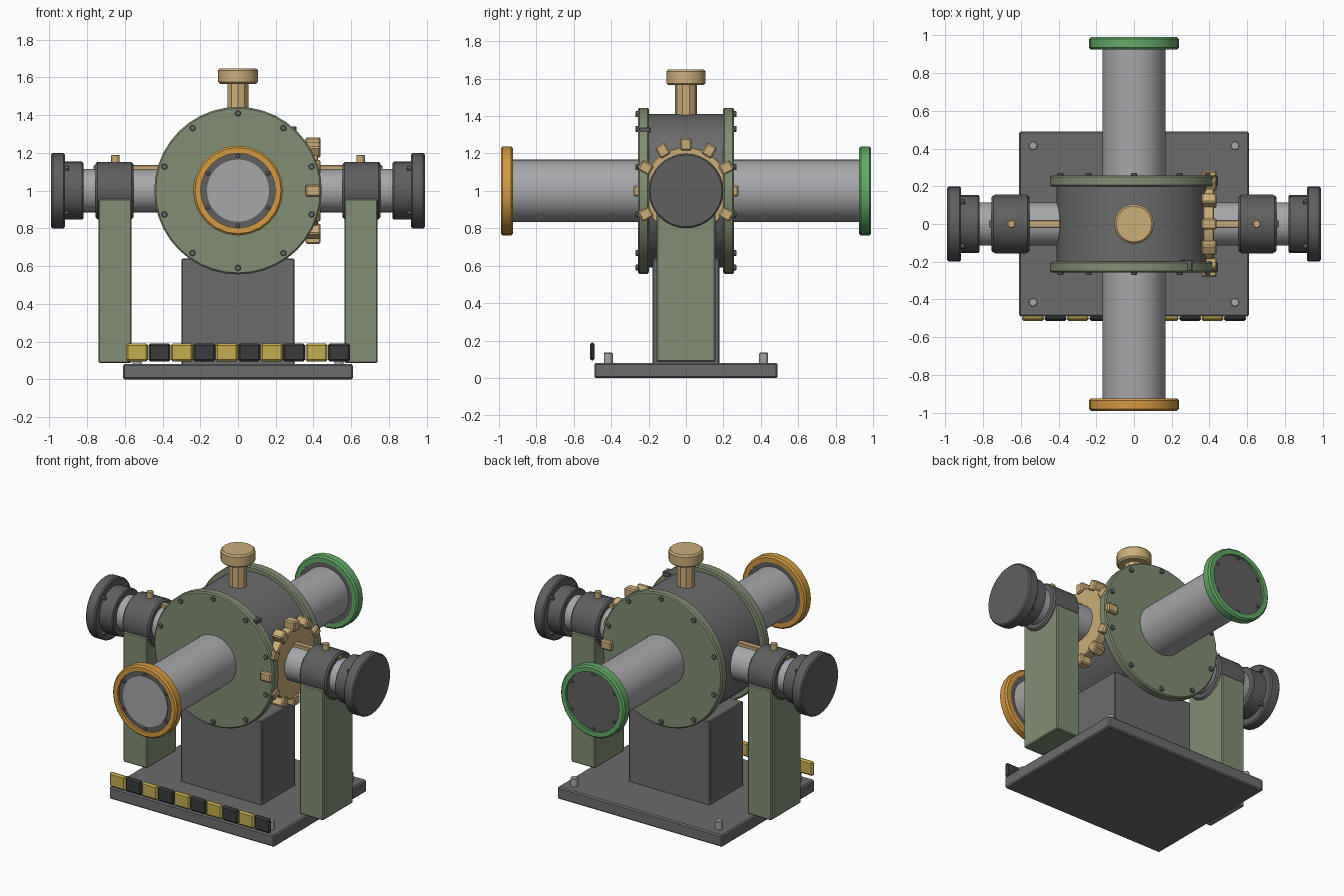
import bpy, bmesh, math
from mathutils import Matrix, Vector

cube = bpy.data.objects.get("Cube")
if cube:
    bpy.data.objects.remove(cube, do_unlink=True)


def material(name, r, g, b):
    m = bpy.data.materials.new(name)
    m.use_nodes = True
    m.diffuse_color = (r, g, b, 1)
    m.node_tree.nodes["Principled BSDF"].inputs["Base Color"].default_value = (r, g, b, 1)
    return m


STEEL = material("light steel", 0.39, 0.39, 0.41)
GREY = material("mid grey", 0.15, 0.15, 0.15)
DARK = material("dark grey", 0.115, 0.115, 0.118)
OLIVE = material("olive green", 0.22, 0.27, 0.17)
BRASS = material("brass", 0.60, 0.42, 0.19)
ORANGE = material("orange", 0.66, 0.32, 0.055)
GREEN = material("green", 0.12, 0.40, 0.13)
YELLOW = material("yellow", 0.56, 0.42, 0.08)
BLACK = material("black", 0.045, 0.045, 0.048)

AXLE = 1.0  # height of both main axes
TURN = {"x": Matrix.Rotation(math.pi / 2, 4, "Y"),
        "y": Matrix.Rotation(-math.pi / 2, 4, "X"),
        "z": Matrix.Identity(4)}


def finish(name, bm, mat, bevel=0.0):
    """Bevel the hard edges, smooth the round sides and make the object."""
    bm.normal_update()
    if bevel:
        hard = [e for e in bm.edges if e.calc_face_angle(0) > math.radians(50)]
        bmesh.ops.bevel(bm, geom=hard, offset=bevel, segments=1, affect="EDGES")
    bm.normal_update()
    for f in bm.faces:
        f.smooth = True
    for e in bm.edges:
        e.smooth = e.calc_face_angle(0) < math.radians(28)
    mesh = bpy.data.meshes.new(name)
    bm.to_mesh(mesh)
    bm.free()
    mesh.materials.append(mat)
    ob = bpy.data.objects.new(name, mesh)
    bpy.context.collection.objects.link(ob)
    return ob


def box(name, lo, hi, mat, bevel=0.006, turn=None):
    bm = bmesh.new()
    lo, hi = Vector(lo), Vector(hi)
    bmesh.ops.create_cube(bm, size=1)
    bmesh.ops.scale(bm, vec=hi - lo, verts=bm.verts)
    bmesh.ops.translate(bm, vec=(lo + hi) / 2, verts=bm.verts)
    if turn:
        bmesh.ops.transform(bm, matrix=turn, verts=bm.verts)
    return finish(name, bm, mat, bevel)


def rod(name, axis, start, end, radius, mat, centre=(0, 0, AXLE), sides=32, bevel=0.006):
    """Cylinder along an axis, from start to end measured from the centre."""
    bm = bmesh.new()
    bmesh.ops.create_cone(bm, cap_ends=True, segments=sides, radius1=radius,
                          radius2=radius, depth=abs(end - start))
    shift = Matrix.Translation((0, 0, (start + end) / 2))
    bmesh.ops.transform(bm, matrix=Matrix.Translation(centre) @ TURN[axis] @ shift, verts=bm.verts)
    return finish(name, bm, mat, bevel)


def ring(name, start, end, inner, outer, mat, sides=24):
    """Hollow collar around the y axis, spun from a bevelled profile."""
    b = 0.01
    profile = [(inner, start), (outer - b, start), (outer, start + b),
               (outer, end - b), (outer - b, end), (inner, end)]
    bm = bmesh.new()
    loop = [bm.verts.new((r, y, AXLE)) for r, y in profile]
    edges = [bm.edges.new((loop[i], loop[(i + 1) % len(loop)])) for i in range(len(loop))]
    bmesh.ops.spin(bm, geom=loop + edges, cent=(0, 0, AXLE), axis=(0, 1, 0),
                   angle=2 * math.pi, steps=sides, use_merge=True)
    bmesh.ops.remove_doubles(bm, verts=bm.verts, dist=0.0001)
    bmesh.ops.recalc_face_normals(bm, faces=bm.faces)
    return finish(name, bm, mat)


def bolt_circle(name, axis, count, radius, start, end, size, mat, phase=0.0):
    for i in range(count):
        a = phase + 2 * math.pi * i / count
        u, v = radius * math.sin(a), AXLE + radius * math.cos(a)
        centre = (u, 0, v) if axis == "y" else (0, u, v)
        rod(name, axis, start, end, size, mat, centre, 8, 0.003)


# Base, pedestal and corner bolts
box("base_plate", (-0.61, -0.49, 0), (0.61, 0.49, 0.08), GREY, 0.008)
box("pedestal", (-0.3, -0.178, 0.075), (0.3, 0.178, 0.64), GREY)
for x in (-0.535, 0.535):
    for y in (-0.415, 0.415):
        rod("base_bolt", "z", 0.07, 0.135, 0.024, STEEL, (x, y, 0), 12, 0.004)

# Striped warning bar along the front
for i in range(10):
    x = -0.595 + i * 0.119
    box("warning_block", (x + 0.001, -0.514, 0.094), (x + 0.118, -0.488, 0.19),
        BLACK if i % 2 else YELLOW, 0.01)

# Central drum with bolted end plates
rod("drum", "y", -0.21, 0.21, 0.41, GREY, sides=48, bevel=0)
for s, side in ((-1, "front"), (1, "back")):
    rod(side + "_drum_plate", "y", s * 0.198, s * 0.257, 0.444, OLIVE, sides=40, bevel=0.008)
    bolt_circle(side + "_plate_bolt", "y", 10, 0.41, s * 0.25, s * 0.27, 0.016, GREY)
box("pointer", (0.25, -0.25, 1.31), (0.31, -0.19, 1.34), DARK, 0.004)

# Long tube with a coloured collar at each end
rod("beam_tube", "y", -0.965, 0.965, 0.167, STEEL, sides=40, bevel=0)
for s, side, colour in ((-1, "front", ORANGE), (1, "back", GREEN)):
    ring(side + "_collar", *sorted((s * 0.925, s * 0.99)), 0.198, 0.238, colour)
    rod(side + "_tube_flange", "y", s * 0.93, s * 0.975, 0.2, DARK, bevel=0)
    bolt_circle(side + "_collar_bolt", "y", 6, 0.184, s * 0.97, s * 0.985, 0.011, GREY)
rod("front_window", "y", -0.97, -0.981, 0.165, STEEL, bevel=0)

# Side trunnions on posts
for s, side in ((-1, "right"), (1, "left")):
    rod(side + "_shaft", "x", s * 0.36, s * 0.85, 0.115, STEEL, bevel=0)
    rod(side + "_bearing", "x", s * 0.555, s * 0.755, 0.152, DARK, sides=24, bevel=0.01)
    rod(side + "_end_hub", "x", s * 0.82, s * 0.925, 0.153, DARK, sides=24)
    rod(side + "_end_flange", "x", s * 0.918, s * 0.99, 0.2, DARK, sides=32, bevel=0.008)
    bolt_circle(side + "_end_bolt", "x", 4, 0.167, s * 0.895, s * 0.925, 0.012, GREY, math.pi / 4)
    low, high = sorted((s * 0.565, s * 0.74))
    box(side + "_post", (low, -0.157, 0.086), (high, 0.157, 0.955), OLIVE)
    low, high = sorted((s * 0.39, s * 0.765))
    box(side + "_shaft_key", (low, -0.019, 1.1), (high, 0.019, 1.135), BRASS, 0.004)
    rod(side + "_oil_cap", "z", 1.13, 1.19, 0.022, BRASS, (s * 0.65, 0, 0), 12, 0.004)

# Toothed wheel on the left side
rod("gear_disc", "x", 0.365, 0.425, 0.235, BRASS, sides=32)
for i in range(12):
    turn = (Matrix.Translation((0, 0, AXLE))
            @ Matrix.Rotation(i * math.pi / 6, 4, "X"))
    box("gear_tooth", (0.358, -0.03, 0.215), (0.438, 0.03, 0.282), BRASS, 0.008, turn)

# Top knob
rod("knob_stem", "z", 1.38, 1.58, 0.058, BRASS, (0, 0, 0), 10, 0)
rod("knob_cap", "z", 1.565, 1.648, 0.105, BRASS, (0, 0, 0), 24, 0.01)
